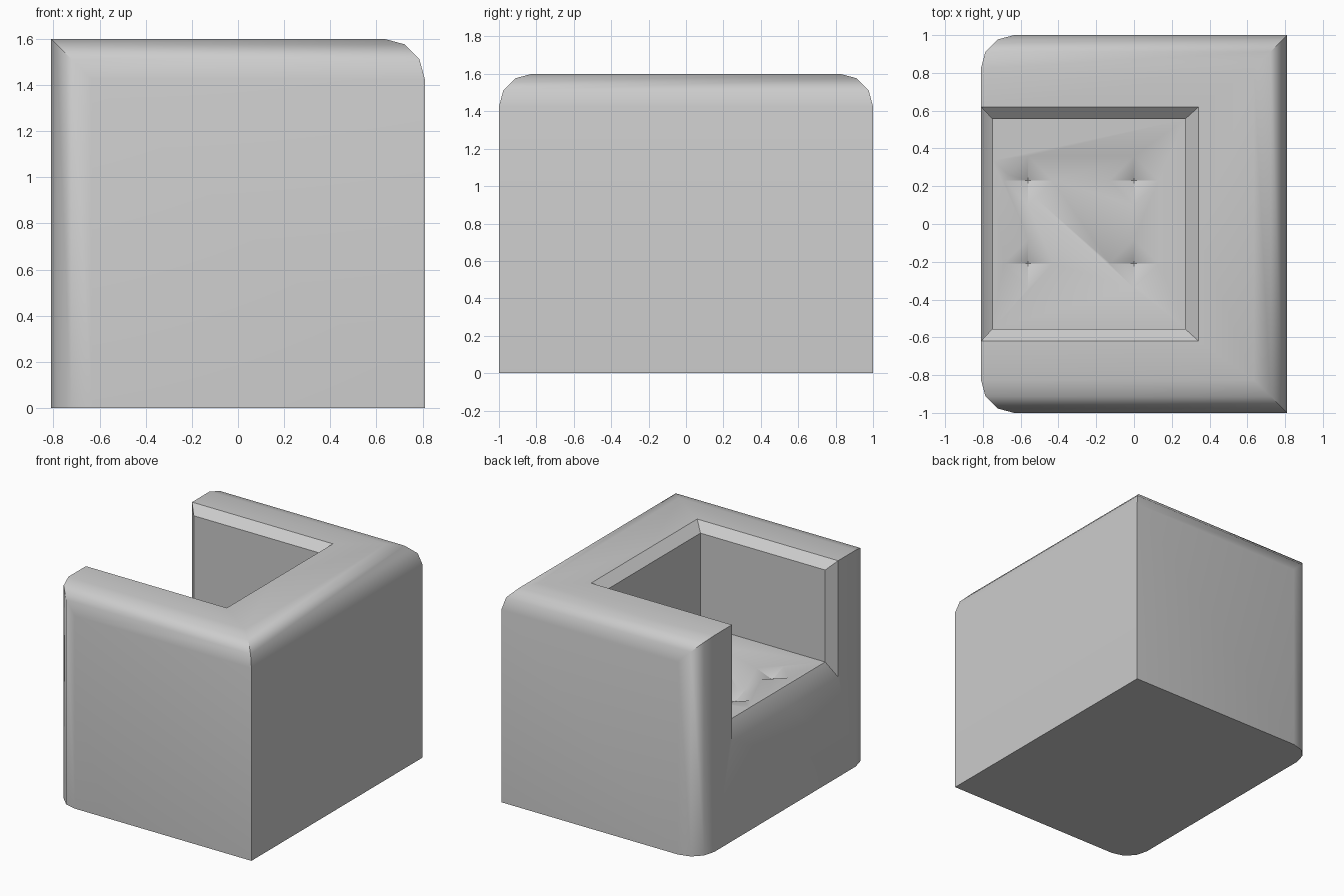
import bpy, bmesh
from math import radians

if "Cube" in bpy.data.objects:
    bpy.data.objects.remove(bpy.data.objects["Cube"])


def make_object(name, bm):
    bmesh.ops.recalc_face_normals(bm, faces=bm.faces[:])
    mesh = bpy.data.meshes.new(name)
    bm.to_mesh(mesh)
    bm.free()
    obj = bpy.data.objects.new(name, mesh)
    bpy.context.collection.objects.link(obj)
    return obj


def box_points(x0, x1, y, z0, z1):
    return [(a, b, c) for a in (x0, x1) for b in (-y, y) for c in (z0, z1)]


def hull(name, points):
    bm = bmesh.new()
    verts = [bm.verts.new(p) for p in points]
    bmesh.ops.convex_hull(bm, input=verts)
    return make_object(name, bm)


def cut(target, cutter):
    mod = target.modifiers.new(cutter.name, 'BOOLEAN')
    mod.operation, mod.solver, mod.object = 'DIFFERENCE', 'EXACT', cutter
    bpy.context.view_layer.objects.active = target
    bpy.ops.object.modifier_apply(modifier=mod.name)
    bpy.data.objects.remove(cutter)


# Upholstered block: rounded top sides, rounded back top, rounded arm fronts
bm = bmesh.new()
bmesh.ops.create_cube(bm, size=1)
for v in bm.verts:
    v.co = (v.co.x * 1.62, v.co.y * 2, v.co.z * 1.6 + 0.8)


def is_rounded(e):
    mid = (e.verts[0].co + e.verts[1].co) / 2
    top_side = mid.z > 1.5 and abs(mid.y) > 0.9
    top_back = mid.z > 1.5 and mid.x > 0.7
    arm_front = mid.x < -0.7 and abs(mid.y) > 0.9 and 0.5 < mid.z < 1
    return top_side or top_back or arm_front


bmesh.ops.bevel(bm, geom=[e for e in bm.edges if is_rounded(e)], offset=0.175,
                segments=3, profile=0.5, affect='EDGES', clamp_overlap=False)
armchair = make_object("armchair_body", bm)

# Seat pocket, open at the top and at the front of the seat
SEAT = 0.86
cut(armchair, hull("seat_pocket", box_points(-1, 0.27, 0.555, SEAT, 2)))

# Sloped rim around the top of the pocket
cut(armchair, hull("top_rim",
    [(x, y, 1.54) for x in (-1, 0.27) for y in (-0.555, 0.555)] +
    [(x, y, 1.66) for x in (-1, 0.415) for y in (-0.685, 0.685)]))

# Sloped rim around the front opening
cut(armchair, hull("front_rim",
    [(-0.75, y, z) for z in (SEAT, 1.8) for y in (-0.555, 0.555)] +
    [(-0.87, y, z) for z in (SEAT - 0.24, 1.8) for y in (-0.685, 0.685)]))

# Four tufted dimples in the seat
R, DEPTH = 0.13, 0.05
for x in (-0.56, 0.0):
    for y in (-0.21, 0.23):
        cut(armchair, hull("dimple",
            [(x + R * 2 * dx, y + R * 2 * dy, SEAT + DEPTH)
             for dx, dy in ((1, 0), (0, 1), (-1, 0), (0, -1))] +
            [(x, y, SEAT - DEPTH)]))

# Smooth rounded corners, crisp rims
bpy.ops.object.select_all(action='DESELECT')
armchair.select_set(True)
bpy.context.view_layer.objects.active = armchair
bpy.ops.object.shade_smooth_by_angle(angle=radians(35))
